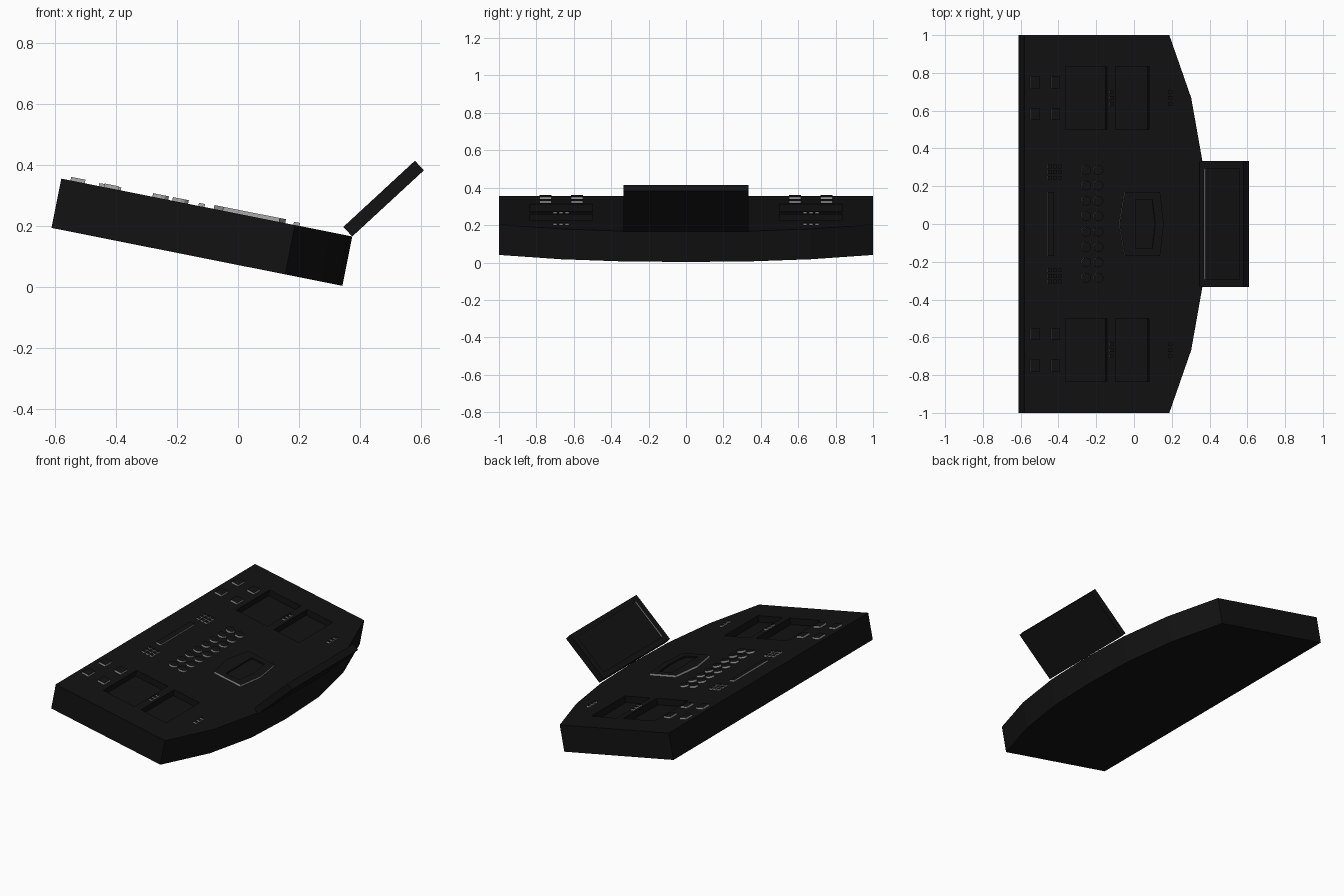
import bpy, bmesh, math
from mathutils import Vector

if "Cube" in bpy.data.objects:
    bpy.data.objects.remove(bpy.data.objects["Cube"])

A = math.atan2(0.19, 0.955)
U = Vector((math.cos(A), 0, -math.sin(A)))
N = Vector((math.sin(A), 0, math.cos(A)))
ORIGIN = Vector((-0.58, 0, 0.355))


def material(name, c):
    m = bpy.data.materials.new(name)
    m.diffuse_color = (c, c, c, 1)
    m.use_nodes = True
    m.node_tree.nodes["Principled BSDF"].inputs["Base Color"].default_value = m.diffuse_color
    return m


black = material("black_casing", 0.006)
grey = material("grey_sides", 0.4)


def on_deck(x, y, w):
    """Point above the sloping deck at plan position x, y and height w."""
    return ORIGIN + U * ((x + 0.58) / U.x) + Vector((0, y, 0)) + N * w


def prisms(name, polys, w0, w1, side=0, place=on_deck):
    """Extruded counter-clockwise outlines joined in one object."""
    bm = bmesh.new()
    for poly in polys:
        lo = [bm.verts.new(place(x, y, w0)) for x, y in poly]
        hi = [bm.verts.new(place(x, y, w1)) for x, y in poly]
        bm.faces.new(lo[::-1])
        bm.faces.new(hi)
        n = len(poly)
        for i in range(n):
            j = (i + 1) % n
            bm.faces.new((lo[i], lo[j], hi[j], hi[i])).material_index = side
    bmesh.ops.recalc_face_normals(bm, faces=bm.faces)
    me = bpy.data.meshes.new(name)
    bm.to_mesh(me)
    bm.free()
    me.materials.append(black)
    me.materials.append(grey)
    ob = bpy.data.objects.new(name, me)
    bpy.context.collection.objects.link(ob)
    return ob


def rect(x0, x1, y0, y1):
    return [(x0, y0), (x1, y0), (x1, y1), (x0, y1)]


def both(x0, x1, y0, y1):
    return [rect(x0, x1, y0, y1), rect(x0, x1, -y1, -y0)]


def cut(ob, cutter):
    mod = ob.modifiers.new("recess", 'BOOLEAN')
    mod.operation = 'DIFFERENCE'
    mod.solver = 'EXACT'
    mod.object = cutter
    bpy.context.view_layer.objects.active = ob
    bpy.ops.object.modifier_apply(modifier=mod.name)
    bpy.data.objects.remove(cutter)


# Sloping desk slab with a faceted curved front edge
edge = [(0.187, -1), (0.303, -0.667), (0.362, -0.333), (0.375, 0),
        (0.362, 0.333), (0.303, 0.667), (0.187, 1)]
desk = prisms("desk", [[(-0.58, -1)] + edge + [(-0.58, 1)]], -0.165, 0)
cut(desk, prisms("pocket_cutter", both(-0.362, -0.143, 0.5, 0.835)
                 + both(-0.097, 0.08, 0.5, 0.835), -0.04, 0.05))

# Large square corner buttons
polys = []
for x in (-0.55, -0.44):
    for y in (0.55, 0.718):
        polys += both(x, x + 0.047, y, y + 0.065)
prisms("corner_buttons", polys, -0.002, 0.012, 1)

# Small three by three keypads
polys = []
for i in range(3):
    for j in range(3):
        x, y = -0.457 + 0.027 * i, 0.235 + 0.03 * j
        polys += both(x, x + 0.018, y, y + 0.02)
prisms("keypads", polys, -0.002, 0.01, 1)

# Long bar between the keypads
prisms("centre_bar", [rect(-0.457, -0.425, -0.17, 0.17)], -0.002, 0.01, 1)

# Two rows of round buttons
polys = []
for cx in (-0.255, -0.19):
    for k in range(8):
        cy = -0.285 + 0.0815 * k
        polys.append([(cx + 0.026 * math.cos(t * math.tau / 12),
                       cy + 0.026 * math.sin(t * math.tau / 12)) for t in range(12)])
prisms("round_buttons", polys, -0.002, 0.012, 1)

# Small button triples beside the pockets
polys = []
for x in (-0.13, 0.182):
    for y in (0.626, 0.658, 0.69):
        polys += both(x, x + 0.02, y, y + 0.02)
prisms("small_buttons", polys, -0.002, 0.01, 1)

# Raised six-sided centre panel with a shallow recess
panel = prisms("centre_panel", [[(-0.08, 0), (-0.05, -0.17), (0.135, -0.17),
                                 (0.155, 0), (0.135, 0.17), (-0.05, 0.17)]], -0.002, 0.013, 1)
cut(panel, prisms("panel_cutter", [[(0.005, -0.13), (0.095, -0.13), (0.11, 0),
                                    (0.095, 0.13), (0.005, 0.13)]], 0.003, 0.05))

# Tilted display leaning out from the front edge
B = math.atan2(0.217, 0.235)
D = Vector((math.cos(B), 0, math.sin(B)))
DN = Vector((-math.sin(B), 0, math.cos(B)))


def on_display(s, y, w):
    return Vector((0.375, y, 0.165)) + D * s + DN * w


display = prisms("display", [rect(0, 0.32, -0.333, 0.333)], 0, 0.043, 0, on_display)
cut(display, prisms("display_cutter", [rect(0.035, 0.29, -0.295, 0.295)],
                    0.034, 0.1, 1, on_display))
